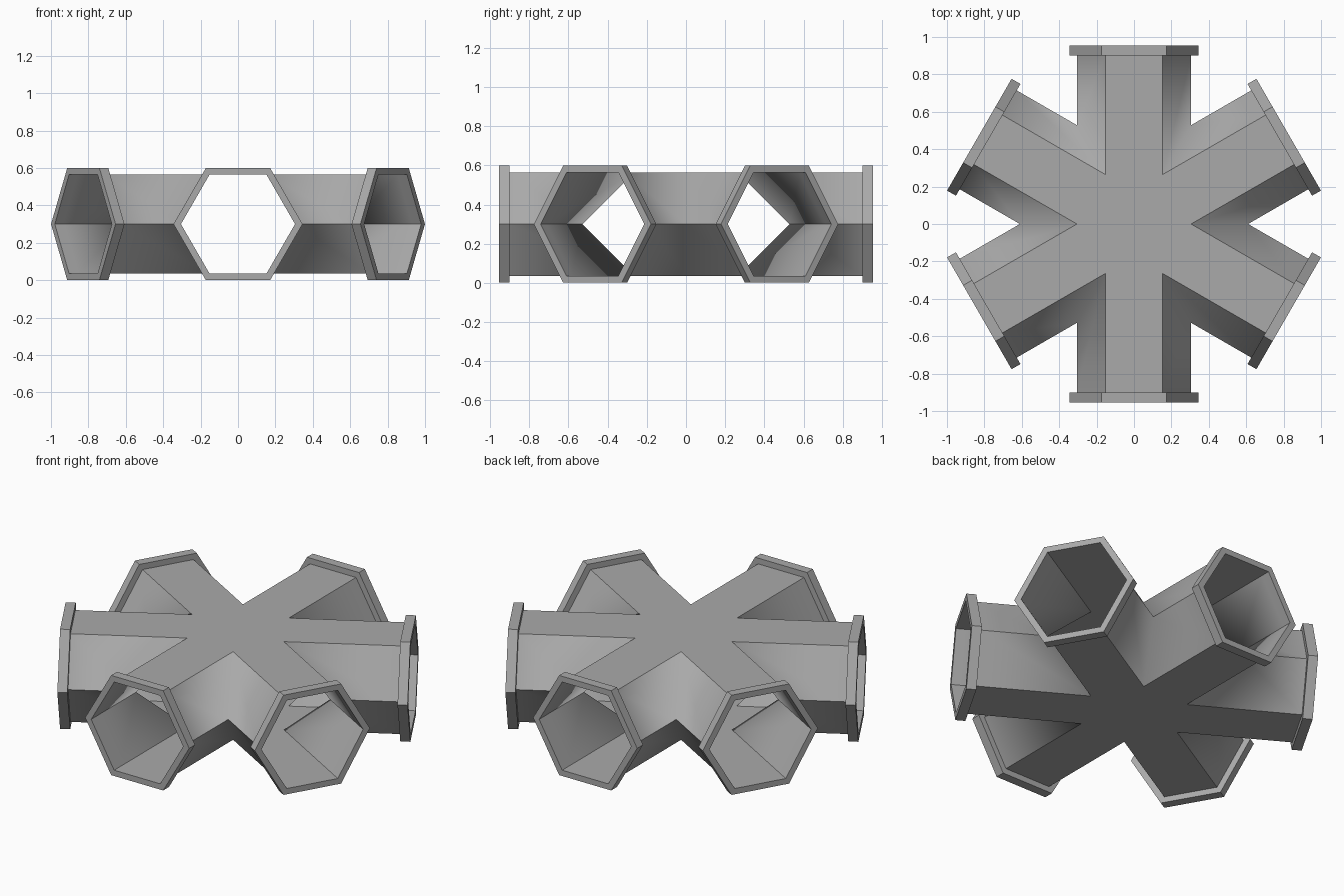
import bpy, bmesh, math
from mathutils import Matrix, Vector

cube = bpy.data.objects.get("Cube")
if cube:
    bpy.data.objects.remove(cube, do_unlink=True)

ARMS = 6
TUBE_R, FLANGE_R = 0.305, 0.345
TUBE_END, FLANGE_END = 0.9, 0.955
MID_Z = 0.3

grey = bpy.data.materials.new("plain_grey")
grey.use_nodes = True
grey.diffuse_color = (0.4, 0.4, 0.4, 1)
grey.node_tree.nodes["Principled BSDF"].inputs["Base Color"].default_value = (0.4, 0.4, 0.4, 1)


def hexagon(radius):
    """Side offset and height of the six corners, starting at the side point."""
    return [(radius * math.cos(i * math.pi / 3), radius * math.sin(i * math.pi / 3))
            for i in range(6)]


def arm_matrix(k):
    """Local +x runs outward along arm k."""
    return (Matrix.Translation((0, 0, MID_Z))
            @ Matrix.Rotation(math.radians(30 + 360 / ARMS * k), 4, 'Z'))


def finish(bm, name):
    bmesh.ops.recalc_face_normals(bm, faces=bm.faces)
    mesh = bpy.data.meshes.new(name)
    bm.to_mesh(mesh)
    bm.free()
    mesh.materials.append(grey)
    obj = bpy.data.objects.new(name, mesh)
    bpy.context.collection.objects.link(obj)
    return obj


# Hollow junction: each arm starts on the mitre with its neighbours
bm = bmesh.new()
hub_top, hub_bottom = [], []
for k in range(ARMS):
    m = arm_matrix(k)
    inner, outer = [], []
    for side, height in hexagon(TUBE_R):
        mitre = abs(side) / math.tan(math.pi / ARMS)
        inner.append(bm.verts.new(m @ Vector((mitre, side, height))))
        outer.append(bm.verts.new(m @ Vector((TUBE_END, side, height))))
    for i in range(6):
        j = (i + 1) % 6
        bm.faces.new((inner[i], outer[i], outer[j], inner[j]))
    hub_top.append(inner[1])
    hub_bottom.append(inner[5])
bm.faces.new(hub_top)
bm.faces.new(hub_bottom[::-1])
bmesh.ops.remove_doubles(bm, verts=bm.verts, dist=0.0005)
# Merge the coplanar top and bottom into single star faces
for sign in (1, -1):
    bm.normal_update()
    flat = [f for f in bm.faces if abs(f.normal.z) > 0.99
            and (f.calc_center_median().z - MID_Z) * sign > 0]
    bmesh.ops.dissolve_faces(bm, faces=flat)
# Soft valleys between arms, crisp edges everywhere else
for f in bm.faces:
    f.smooth = True
for e in bm.edges:
    a, b = (v.co for v in e.verts)
    radii = [math.hypot(p.x, p.y) for p in (a, b)]
    e.smooth = abs(a.z - b.z) > 0.1 and max(radii) < TUBE_R * 2.1
finish(bm, "junction_tubes")

# Hexagonal flange on the end of every arm
for k in range(ARMS):
    bm = bmesh.new()
    section = [(TUBE_END, TUBE_R), (TUBE_END, FLANGE_R),
               (FLANGE_END, FLANGE_R), (FLANGE_END, TUBE_R)]
    rings = [[bm.verts.new((x, s, h)) for s, h in hexagon(r)] for x, r in section]
    for n in range(4):
        a, b = rings[n], rings[(n + 1) % 4]
        for i in range(6):
            j = (i + 1) % 6
            bm.faces.new((a[i], a[j], b[j], b[i]))
    flange = finish(bm, f"flange_{k + 1}")
    flange.matrix_world = arm_matrix(k)
